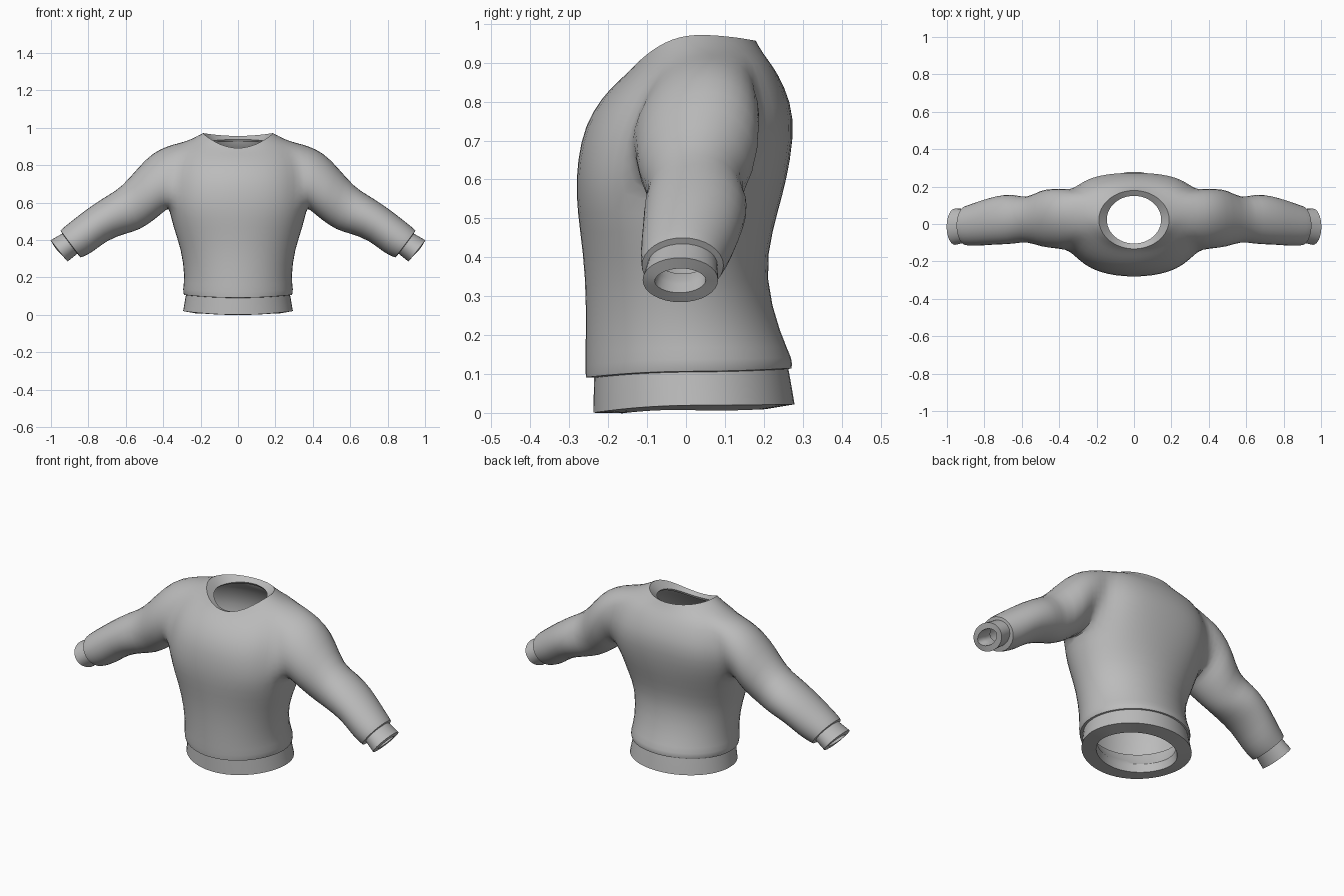
import bpy, bmesh, math

if "Cube" in bpy.data.objects:
    bpy.data.objects.remove(bpy.data.objects["Cube"])

SEG = 24            # sides of the torso
HOLE = (8, 12)      # torso rings bounding each armhole
HALF = 2            # armhole half width in torso columns

# Torso rings: front z, side z, back z, half width, front y, back y, wall weight,
# side fullness, side shift in y
TORSO = [
    (0.00, 0.02, 0.022, 0.297, -0.241, 0.282, 1.0, 0, 0),
    (0.05, 0.065, 0.07, 0.289, -0.240, 0.274, 1.0, 0, 0),
    (0.09, 0.105, 0.113, 0.282, -0.239, 0.266, 0.6, 0, 0),
    (0.091, 0.107, 0.115, 0.292, -0.260, 0.274, 0.5, 0, 0),
    (0.11, 0.13, 0.135, 0.300, -0.262, 0.279, 0.4, 0, 0),
    (0.20, 0.20, 0.20, 0.286, -0.260, 0.245, 0.4, 0, 0),
    (0.35, 0.35, 0.35, 0.306, -0.260, 0.203, 0.4, 0, 0),
    (0.47, 0.47, 0.47, 0.350, -0.275, 0.224, 0.4, 0.4, 0.005),
    (0.56, 0.56, 0.56, 0.370, -0.285, 0.250, 0.4, 0.8, 0.005),
    (0.65, 0.64, 0.65, 0.380, -0.281, 0.270, 0.4, 1, 0.015),
    (0.74, 0.73, 0.76, 0.382, -0.262, 0.281, 0.4, 1, 0.025),
    (0.81, 0.825, 0.84, 0.368, -0.219, 0.254, 0.4, 0.7, 0.03),
    (0.85, 0.920, 0.89, 0.310, -0.178, 0.225, 0.4, 0.1, 0.04),
    (0.872, 0.940, 0.925, 0.248, -0.153, 0.198, 0.4, 0, 0.015),
    (0.89, 0.972, 0.956, 0.190, -0.135, 0.181, 0.3, 0, 0),
    (0.880, 0.930, 0.938, 0.147, -0.106, 0.152, 0.2, 0, 0),
]
# Sleeve rings: top x, top z, bottom x, bottom z, front y, back y
SLEEVE = [
    (0.375, 0.908, 0.374, 0.565, -0.137, 0.190),
    (0.460, 0.868, 0.400, 0.545, -0.130, 0.188),
    (0.533, 0.792, 0.440, 0.510, -0.129, 0.188),
    (0.622, 0.686, 0.525, 0.450, -0.094, 0.136),
    (0.690, 0.645, 0.600, 0.433, -0.111, 0.166),
    (0.785, 0.585, 0.700, 0.397, -0.112, 0.152),
    (0.863, 0.525, 0.775, 0.333, -0.119, 0.127),
    (0.935, 0.468, 0.828, 0.308, -0.119, 0.104),
    (0.950, 0.452, 0.840, 0.305, -0.116, 0.099),
    (0.941, 0.436, 0.858, 0.325, -0.101, 0.083),
    (0.970, 0.419, 0.882, 0.306, -0.107, 0.084),
    (1.003, 0.400, 0.910, 0.283, -0.114, 0.085),
]
SHEAR = [0.035, 0.03, 0.015]    # backward lean of the shoulder rings

bm = bmesh.new()
crease = bm.edges.layers.float.new("crease_edge")
weights = []


def add(co, weight):
    weights.append(weight)
    return bm.verts.new(co)


def bridge(a, b, skip=()):
    n = len(a)
    for i in range(n):
        if i not in skip:
            bm.faces.new((a[i], a[(i + 1) % n], b[(i + 1) % n], b[i]))


def sharpen(ring):
    for i, v in enumerate(ring):
        bm.edges.get((v, ring[i - 1]))[crease] = 1.0


# Body from hem to neckline and collar rim, leaving the armholes open
rings = []
for zf, zs, zb, w, yf, yb, wt, full, shift in TORSO:
    ring = []
    for i in range(SEG):
        a = 2 * math.pi * i / SEG
        c, s = math.cos(a), math.sin(a)
        z = zs + ((zb if s > 0 else zf) - zs) * s * s
        y = (yf + yb) / 2 + (yb - yf) / 2 * s * (1 + 0.25 * full * c * c) + shift * c * c
        ring.append(add((w * c, y, z), wt))
    rings.append(ring)
armhole_cols = {(c + j) % SEG for c in (0, SEG // 2) for j in range(-HALF, HALF)}
for r in range(len(rings) - 1):
    bridge(rings[r], rings[r + 1], armhole_cols if HOLE[0] <= r < HOLE[1] else ())
for r in (2, 3, 14):
    sharpen(rings[r])

# Sleeves grown from the armhole edges, ending in a stepped cuff
for side in (1, -1):
    lo, hi = HOLE
    path = [(lo, j) for j in range(-HALF, HALF)] + [(r, HALF) for r in range(lo, hi)]
    path += [(hi, j) for j in range(HALF, -HALF, -1)] + [(r, -HALF) for r in range(hi, lo, -1)]
    prev = [rings[r][j % SEG if side > 0 else (SEG // 2 - j) % SEG] for r, j in path]
    n = len(prev)
    for k, (tx, tz, bx, bz, yf, yb) in enumerate(SLEEVE):
        lean = SHEAR[k] if k < len(SHEAR) else 0
        ring = []
        for i in range(n):
            a = math.radians(225 + 360 * i / n)
            c, s = math.cos(a), math.sin(a)
            ring.append(add((side * ((tx + bx) / 2 + (tx - bx) / 2 * s),
                             (yf + yb) / 2 + (yb - yf) / 2 * c + lean * s,
                             (tz + bz) / 2 + (tz - bz) / 2 * s), 0.35 if k < 9 else 0.42))
        bridge(prev, ring)
        if k in (8, 9):
            sharpen(ring)
        prev = ring

bmesh.ops.recalc_face_normals(bm, faces=bm.faces)
# Keep the normals pointing outwards on the open shell
front = min(bm.faces, key=lambda f: f.calc_center_median().y)
if front.normal.y > 0:
    bmesh.ops.reverse_faces(bm, faces=bm.faces)

mesh = bpy.data.meshes.new("sweater")
bm.to_mesh(mesh)
bm.free()
sweater = bpy.data.objects.new("sweater", mesh)
bpy.context.collection.objects.link(sweater)

# Cloth colour
grey = bpy.data.materials.new("grey_knit")
grey.diffuse_color = (0.5, 0.5, 0.5, 1)
grey.use_nodes = True
grey.node_tree.nodes["Principled BSDF"].inputs["Base Color"].default_value = grey.diffuse_color
mesh.materials.append(grey)

# Rounded surface with a wall that is thick at the hem and thin elsewhere
group = sweater.vertex_groups.new(name="wall")
for i, w in enumerate(weights):
    group.add([i], w, 'REPLACE')
sub = sweater.modifiers.new("round", 'SUBSURF')
sub.levels = sub.render_levels = 1
wall = sweater.modifiers.new("wall", 'SOLIDIFY')
wall.thickness = 0.075
wall.offset = -1
wall.vertex_group = "wall"

bpy.context.view_layer.objects.active = sweater
sweater.select_set(True)
bpy.ops.object.convert(target='MESH')
bpy.ops.object.shade_smooth_by_angle(angle=math.radians(35))
